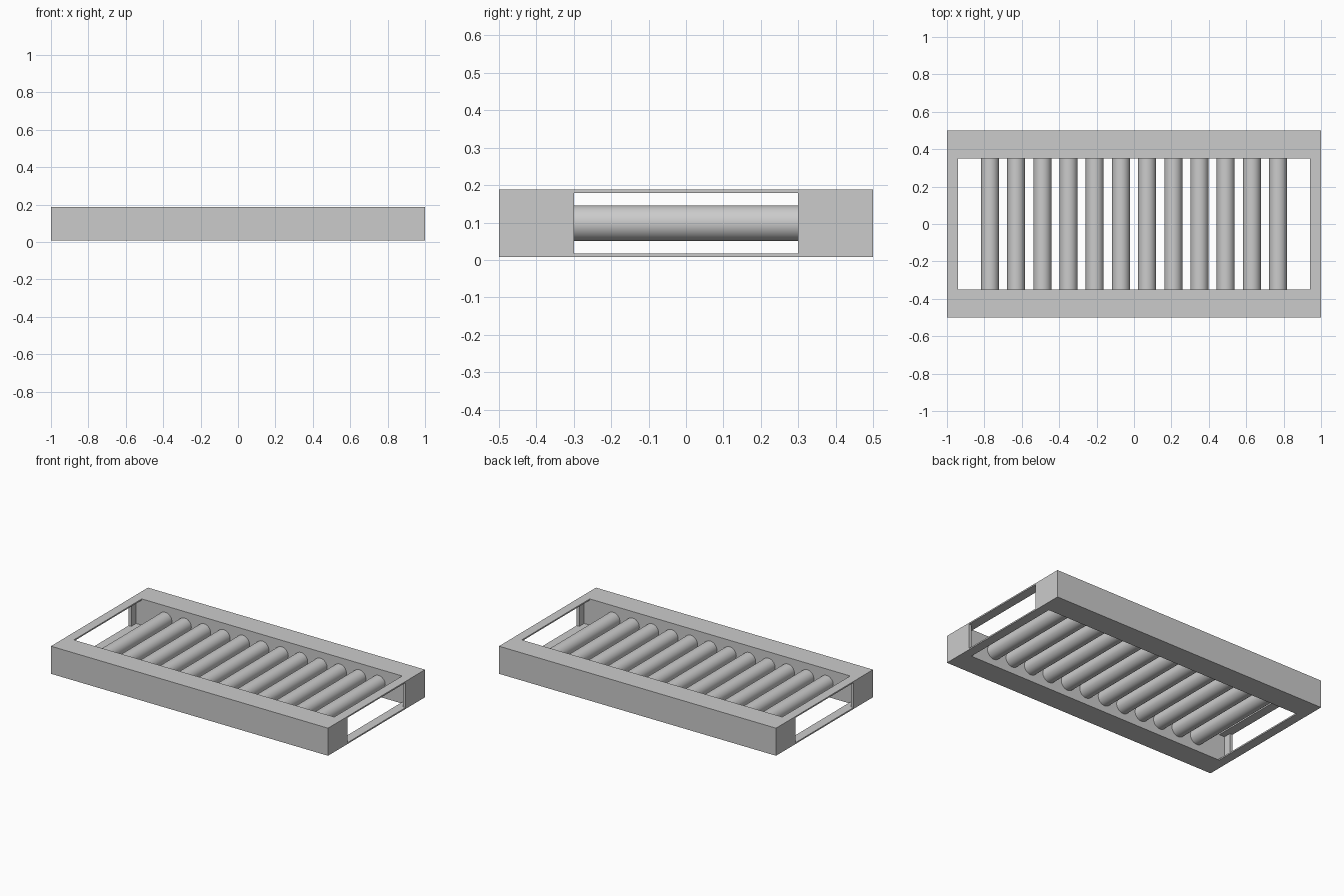
import bpy
from math import radians

if "Cube" in bpy.data.objects:
    bpy.data.objects.remove(bpy.data.objects["Cube"])

MID_Z = 0.098        # mid height of frame and rollers


def box(name, sx, sy, sz):
    bpy.ops.mesh.primitive_cube_add(size=1, location=(0, 0, MID_Z))
    ob = bpy.context.object
    ob.name = name
    ob.scale = (sx, sy, sz)
    bpy.ops.object.transform_apply(location=False, rotation=False, scale=True)
    return ob


def cut(target, cutter):
    mod = target.modifiers.new("cut", "BOOLEAN")
    mod.operation = "DIFFERENCE"
    mod.solver = "EXACT"
    mod.object = cutter
    bpy.context.view_layer.objects.active = target
    bpy.ops.object.modifier_apply(modifier=mod.name)
    bpy.data.objects.remove(cutter, do_unlink=True)


# Conveyor frame: wide side rails, thin end plates with lips above and below
frame = box("conveyor_frame", 2.0, 1.0, 0.18)
cut(frame, box("inner_cavity", 1.96, 0.70, 0.162))
cut(frame, box("vertical_opening", 1.88, 0.70, 0.40))
cut(frame, box("end_slots", 2.40, 0.60, 0.162))

# Row of rollers seated between the rails
COUNT, PITCH = 12, 0.14
for i in range(COUNT):
    x = (i - (COUNT - 1) / 2) * PITCH
    bpy.ops.mesh.primitive_cylinder_add(
        vertices=32, radius=0.048, depth=0.704,
        location=(x, 0, MID_Z), rotation=(radians(90), 0, 0))
    bpy.context.object.name = f"roller_{i + 1}"
    bpy.ops.object.shade_smooth_by_angle(angle=radians(35))
